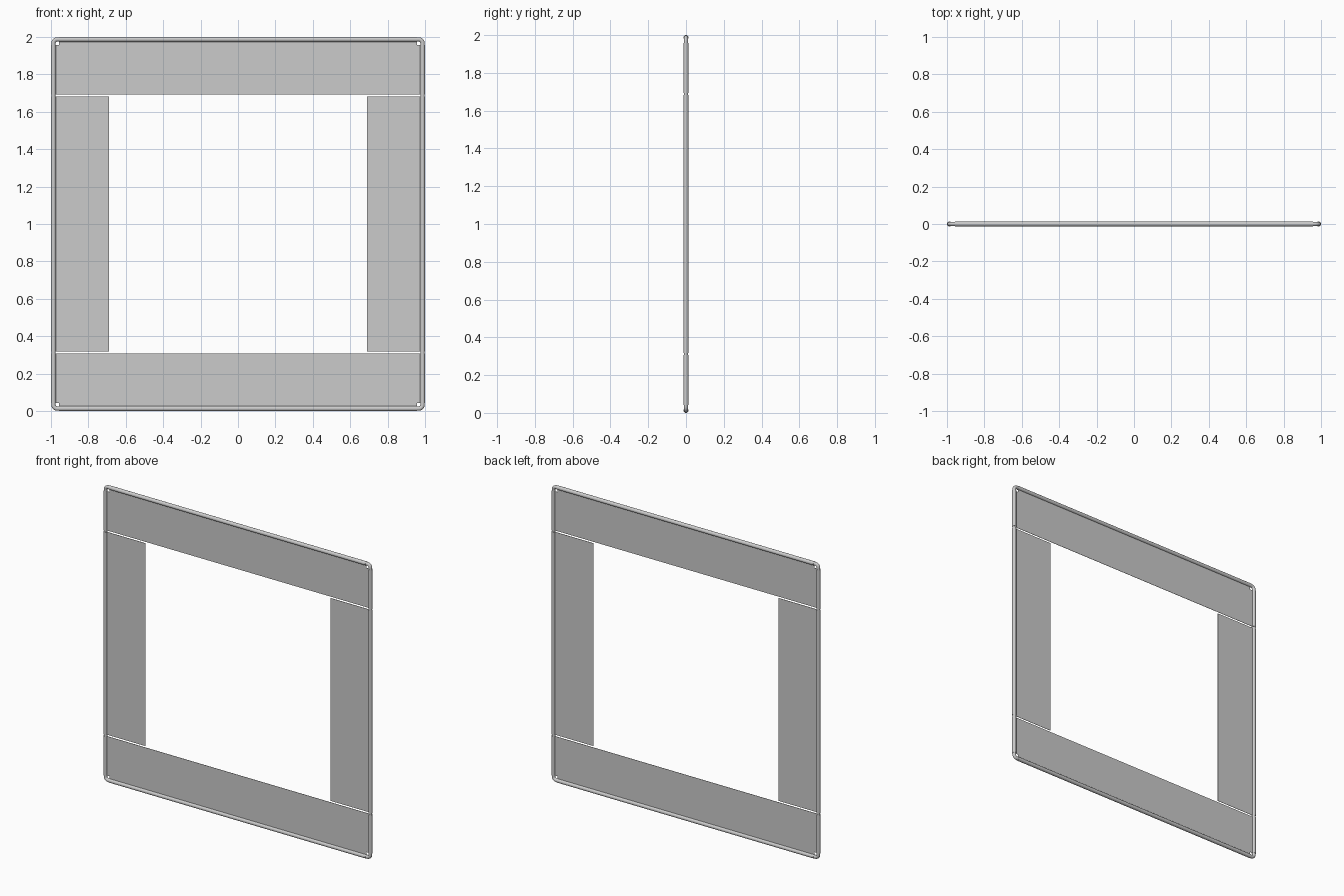
import bpy, bmesh
from math import sin, cos, pi
from mathutils import Vector, Matrix

if "Cube" in bpy.data.objects:
    bpy.data.objects.remove(bpy.data.objects["Cube"])

C = 0.987          # pipe centre line distance from the middle
PIPE_R = 0.0112    # bare pipe
SLEEVE_R = 0.013   # fabric sleeve around the pipe
INNER = 0.69       # inner opening half width
END = 0.957        # where sleeves stop before the corners
MID = 1.0          # height of the frame centre
BEND = 0.02        # corner bend radius of the pipe


def finish(name, bm):
    bmesh.ops.recalc_face_normals(bm, faces=bm.faces)
    me = bpy.data.meshes.new(name)
    bm.to_mesh(me)
    bm.free()
    ob = bpy.data.objects.new(name, me)
    bpy.context.collection.objects.link(ob)
    bpy.ops.object.select_all(action='DESELECT')
    ob.select_set(True)
    bpy.context.view_layer.objects.active = ob
    bpy.ops.object.shade_smooth_by_angle(angle=0.7)
    return ob


def add_sleeve(bm, a, b):
    a, b = Vector((a[0], 0, a[1])), Vector((b[0], 0, b[1]))
    d = b - a
    m = Matrix.Translation((a + b) / 2) @ d.to_track_quat('Z', 'Y').to_matrix().to_4x4()
    bmesh.ops.create_cone(bm, cap_ends=True, segments=20, radius1=SLEEVE_R,
                          radius2=SLEEVE_R, depth=d.length, matrix=m)


def add_sheet(bm, outline, t=0.002):
    face = bm.faces.new([bm.verts.new((x, -t / 2, z)) for x, z in outline])
    ext = bmesh.ops.extrude_face_region(bm, geom=[face])
    bmesh.ops.translate(bm, vec=(0, t, 0),
                        verts=[v for v in ext['geom'] if isinstance(v, bmesh.types.BMVert)])


# Closed pipe frame with bent corners
bm = bmesh.new()
rings = []
for q in range(4):
    sx, sz = ((1, 1), (-1, 1), (-1, -1), (1, -1))[q]
    centre = Vector((sx * (C - BEND), 0, MID + sz * (C - BEND)))
    for i in range(7):
        a = (q + i / 6) * pi / 2
        out = Vector((cos(a), 0, sin(a)))
        p = centre + out * BEND
        rings.append([bm.verts.new(p + PIPE_R * (out * cos(k * pi / 8) + Vector((0, sin(k * pi / 8), 0))))
                      for k in range(16)])
for i, r in enumerate(rings):
    n = rings[(i + 1) % len(rings)]
    for k in range(16):
        bm.faces.new((r[k], n[k], n[k - 1], r[k - 1]))
finish("pipe_frame", bm)

# Top and bottom panels with notched outer corners
for name, s in (("top_panel", 1), ("bottom_panel", -1)):
    bm = bmesh.new()
    z = lambda h: MID + s * h
    inner = INNER + 0.003
    add_sheet(bm, [(-C, z(inner)), (C, z(inner)), (C, z(END)), (END, z(END)),
                   (END, z(C)), (-END, z(C)), (-END, z(END)), (-C, z(END))])
    add_sleeve(bm, (-END, z(C)), (END, z(C)))
    for x in (-C, C):
        add_sleeve(bm, (x, z(inner)), (x, z(END)))
    finish(name, bm)

# Side panels, separated from the others by a narrow gap
for name, s in (("right_panel", 1), ("left_panel", -1)):
    bm = bmesh.new()
    h = 0.683
    add_sheet(bm, [(s * INNER, MID - h), (s * C, MID - h), (s * C, MID + h), (s * INNER, MID + h)])
    add_sleeve(bm, (s * C, MID - h), (s * C, MID + h))
    finish(name, bm)
